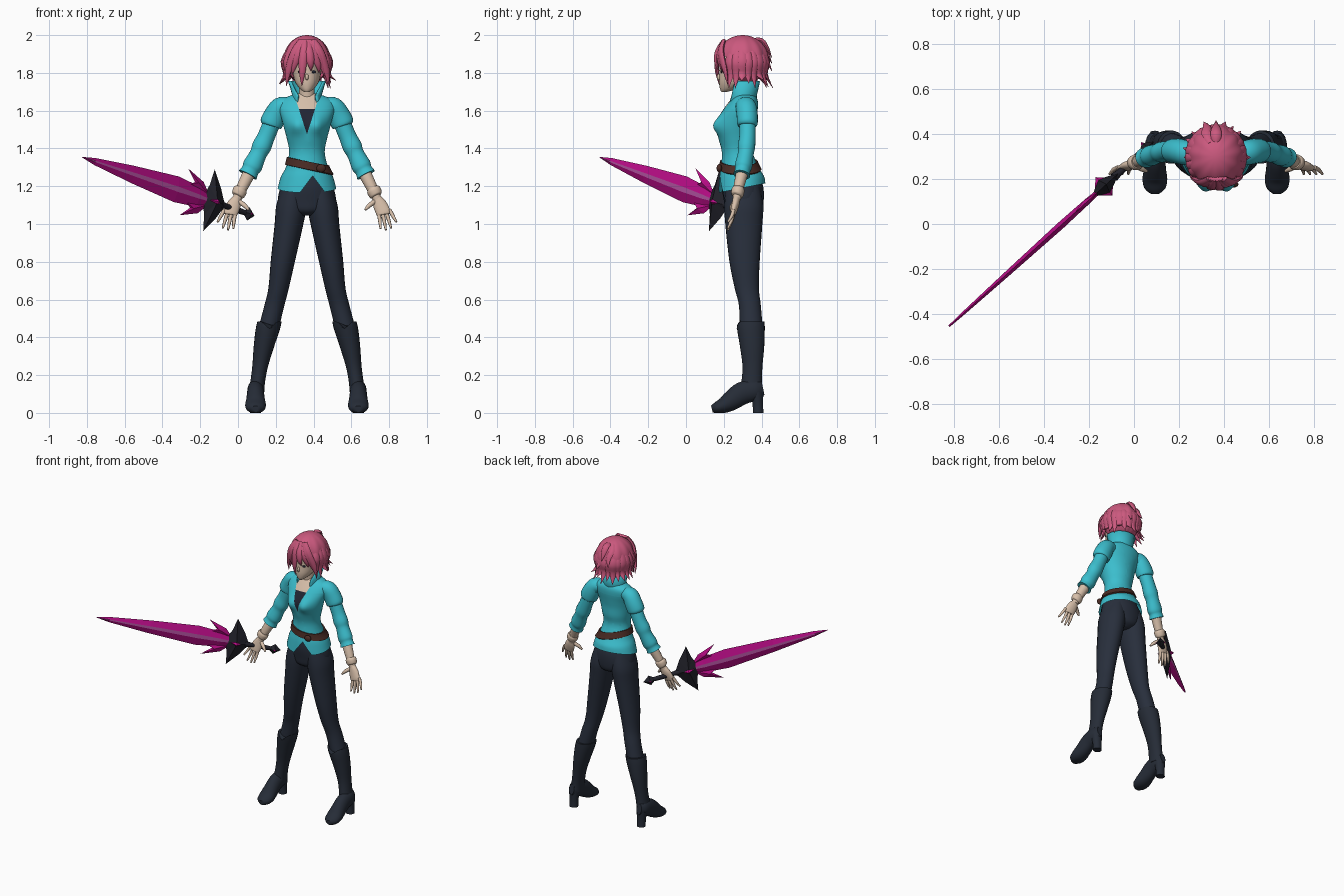
import bpy, bmesh, math, random
from mathutils import Vector

random.seed(4)
CX = 0.365  # body centre line
cube = bpy.data.objects.get("Cube")
if cube:
    bpy.data.objects.remove(cube)


def material(name, *rgb):
    m = bpy.data.materials.new(name)
    m.use_nodes = True
    m.diffuse_color = (*rgb, 1)
    m.node_tree.nodes["Principled BSDF"].inputs["Base Color"].default_value = (*rgb, 1)
    return m


teal = material("teal cloth", .045, .52, .62)
pink = material("pink hair", .6, .1, .21)
skin = material("skin", .68, .52, .4)
navy = material("navy trousers", .021, .028, .045)
boot = material("dark boots", .019, .025, .038)
brown = material("brown belt", .07, .025, .018)
magenta = material("magenta blade", .5, .004, .25)
lilac = material("lilac stripe", .48, .09, .38)
black = material("dark metal", .016, .016, .024)
under = material("dark undershirt", .015, .018, .032)


def finish(name, bm, *mats, angle=50):
    bmesh.ops.recalc_face_normals(bm, faces=bm.faces)
    me = bpy.data.meshes.new(name)
    bm.to_mesh(me)
    bm.free()
    for m in mats:
        me.materials.append(m)
    ob = bpy.data.objects.new(name, me)
    bpy.context.collection.objects.link(ob)
    if angle:
        bpy.ops.object.select_all(action='DESELECT')
        ob.select_set(True)
        bpy.context.view_layer.objects.active = ob
        bpy.ops.object.shade_smooth_by_angle(angle=math.radians(angle))
    return ob


def spline(secs, sub):
    """Catmull-Rom through rows of numbers."""
    out, last = [], len(secs) - 1
    for i in range(last):
        rows = [secs[max(0, min(last, i + k))] for k in (-1, 0, 1, 2)]
        for k in range(sub):
            t = k / sub
            out.append([b + .5 * t * (c - a + t * (2 * a - 5 * b + 4 * c - d + t * (3 * (b - c) + d - a)))
                        for a, b, c, d in zip(*rows)])
    return out + [list(secs[-1])]


def tube(secs, ref=None, n=24, sub=4, caps=True):
    """Skin oval sections (x, y, z, rx, ry); level ones unless ref is given."""
    bm, rings = bmesh.new(), []
    rows = spline(secs, sub)
    mids = [Vector(r[:3]) for r in rows]
    for i, r in enumerate(rows):
        t = Vector((0, 0, 1))
        if ref:
            t = (mids[min(i + 1, len(mids) - 1)] - mids[max(i - 1, 0)]).normalized()
        u = t.cross(Vector(ref or (0, 1, 0))).normalized()
        v = u.cross(t)
        rx, ry = max(r[3], .001), max(r[4], .001)
        angles = [math.tau * k / n for k in range(n)]
        rings.append([bm.verts.new(mids[i] + Vector((CX, 0, 0)) + u * rx * math.cos(a) + v * ry * math.sin(a))
                      for a in angles])
    for a, b in zip(rings, rings[1:]):
        for k in range(n):
            bm.faces.new((a[k - 1], a[k], b[k], b[k - 1]))
    if caps:
        bm.faces.new(rings[0])
        bm.faces.new(rings[-1])
    return bm


def loft(name, secs, mat, **kw):
    return finish(name, tube(secs, **kw), mat)


def ball(name, centre, size, mat):
    bm = bmesh.new()
    bmesh.ops.create_uvsphere(bm, u_segments=16, v_segments=10, radius=1)
    for v in bm.verts:
        v.co = Vector((CX + centre[0] + v.co.x * size[0], centre[1] + v.co.y * size[1], centre[2] + v.co.z * size[2]))
    return finish(name, bm, mat)


def cut(bm, point, normal):
    bmesh.ops.bisect_plane(bm, geom=bm.verts[:] + bm.edges[:] + bm.faces[:], plane_co=point, plane_no=normal)


# Jacket: body with bust, neckline, belt and split hem
rows = [(1.19, .295, .155, .125), (1.25, .295, .138, .118), (1.3, .285, .112, .1), (1.38, .272, .094, .082),
        (1.45, .268, .106, .095), (1.51, .265, .122, .1), (1.56, .272, .135, .1), (1.61, .29, .148, .09),
        (1.65, .305, .14, .075), (1.675, .31, .1, .06), (1.69, .305, .05, .045)]
bm = tube([(0, y, z, rx, ry) for z, y, rx, ry in rows], n=48, caps=False)
for v in bm.verts:
    dx, z = v.co.x - CX, v.co.z
    if v.co.y < .26:
        v.co.y -= .03 * math.exp(-(abs(dx) - .055) ** 2 / .0016 - (z - 1.52) ** 2 / .002)
    if z < 1.26:
        v.co.z += .2 * (v.co.y - .295) * (1.26 - z) / .07
for s in (-1, 1):
    cut(bm, (CX, 0, 1.475), (s, 0, -.32))
    cut(bm, (CX + .03, 0, 1.255), (s, 0, .75))
    cut(bm, (CX, 0, 1.31 + s * .022), (.22, 0, 1))
cut(bm, (0, 0, 1.61), (0, 0, 1))
bmesh.ops.recalc_face_normals(bm, faces=bm.faces)
gap, belt = [], []
for f in bm.faces:
    c = f.calc_center_median()
    dx = c.x - CX
    if c.y < .29 and abs(dx) < (c.z - 1.475) * .32:
        f.material_index = 1 if c.z > 1.61 else 2
    if c.y < .29 and abs(dx - .03) < (1.255 - c.z) * .75:
        gap.append(f)
    elif abs(c.z + .22 * dx - 1.31) < .022:
        f.material_index = 3
        belt.append(f)
bmesh.ops.inset_region(bm, faces=belt, thickness=.001, depth=.009, use_boundary=True)
bmesh.ops.delete(bm, geom=gap, context='FACES')
finish("jacket", bm, teal, skin, under, brown)
ball("belt_knot", (.075, .176, 1.295), (.025, .014, .022), brown)

# Standing collar, open at the front
bm, grid = bmesh.new(), []
for z, y, rx, ry, sweep in ((1.63, .295, .1, .08, 150), (1.68, .3, .078, .075, 142), (1.755, .3, .1, .092, 118)):
    angles = [math.radians(sweep * (k / 12 - 1)) for k in range(25)]
    grid.append([bm.verts.new((CX + rx * math.sin(a), y + ry * math.cos(a), z)) for a in angles])
for a, b in zip(grid, grid[1:]):
    for k in range(24):
        bm.faces.new((a[k], a[k + 1], b[k + 1], b[k]))
collar = finish("collar", bm, teal)
collar.modifiers.new("thickness", 'SOLIDIFY').thickness = .008

# Neck, head and face
loft("neck", [(0, .3, 1.6, .055, .05), (0, .292, 1.67, .042, .043), (0, .285, 1.77, .042, .045)], skin)
head = [(1.698, .2, .012, .012), (1.715, .225, .036, .045), (1.75, .255, .062, .08), (1.8, .275, .075, .098),
        (1.86, .285, .082, .106), (1.92, .29, .075, .1), (1.96, .29, .045, .06)]
loft("head", [(0, y, z, rx, ry) for z, y, rx, ry in head], skin)
ball("nose", (0, .176, 1.778), (.009, .013, .017), skin)
for s in (-1, 1):
    ball("eye", (s * .034, .188, 1.805), (.015, .005, .007), under)

# Hair shell with strand grooves and an opening for the face
bm = bmesh.new()
bmesh.ops.create_uvsphere(bm, u_segments=64, v_segments=24, radius=1)
for v in bm.verts:
    a = math.atan2(v.co.y, v.co.x)
    g = 1 + .025 * math.sin(a * 11) * math.hypot(v.co.x, v.co.y)
    v.co = Vector((CX + v.co.x * .122 * g, .3 + v.co.y * .138 * g, 1.87 + v.co.z * .13))
face = [f for f in bm.faces if f.calc_center_median().y < .25 and f.calc_center_median().z < 1.88]
bmesh.ops.delete(bm, geom=face, context='FACES')
finish("hair_shell", bm, pink)


def lock(name, path, width, ref):
    taper = (.7, 1, .75, .03)
    loft(name, [(*p, width * t, .014 * t) for p, t in zip(path, taper)], pink, ref=ref, n=8, sub=3)


# Loose locks round the sides and back
for i in range(17):
    a = math.radians(58 + i * 244 / 16)
    out = (math.sin(a), -math.cos(a), 0)
    flick, drop = random.uniform(.13, .165), random.uniform(1.715, 1.77)
    path = [(out[0] * r * .95, .3 + out[1] * r, z)
            for r, z in ((.1, 1.93), (.132, 1.86), (.122, 1.795), (flick, drop))]
    lock("hair_lock", path, random.uniform(.024, .036), out)
# Fringe swept to both sides
for x0, x1, tip in ((-.03, -.1, 1.73), (-.02, -.07, 1.79), (-.01, -.025, 1.73), (.005, .02, 1.81),
                    (.015, .06, 1.8), (.03, .085, 1.78), (.035, .105, 1.73)):
    back = abs(x1) * .55
    path = [(x0, .2, 1.972), (.5 * (x0 + x1), .162 + back * .4, 1.91),
            (x1, .15 + back, .5 * (1.89 + tip)), (x1 * 1.08, .165 + back, tip)]
    lock("fringe_lock", path, .024, (x1 * 4, -1, .2))
# Crown tufts
for x, z in ((-.04, 1.9), (.03, 1.86), (.0, 1.93)):
    lock("crown_tuft", [(x * .5, .36, 1.975), (x, .4, z + .04), (x, .43, z), (x * 1.4, .455, z - .05)], .025, (0, 1, .5))

# Arms and hands
for s in (-1, 1):
    side = "left" if s > 0 else "right"

    def limb(part, secs, mat, **kw):
        loft(side + "_" + part, [(s * r[0], *r[1:]) for r in secs], mat, **{"ref": (0, 1, 0), **kw})

    limb("sleeve_puff", [(.1, .31, 1.625, .045, .05), (.14, .318, 1.618, .054, .055), (.168, .324, 1.575, .06, .056),
                         (.19, .325, 1.53, .06, .054), (.194, .325, 1.52, .045, .045)], teal)
    limb("sleeve", [(.18, .325, 1.55, .046, .044), (.215, .325, 1.465, .046, .043), (.24, .32, 1.41, .051, .046),
                    (.258, .316, 1.37, .045, .042), (.287, .305, 1.31, .052, .046), (.3, .3, 1.285, .046, .041),
                    (.313, .295, 1.26, .052, .045)], teal)
    limb("forearm", [(.3, .3, 1.28, .035, .033), (.34, .28, 1.2, .03, .028), (.372, .268, 1.13, .023, .021)], skin)
    limb("wristband", [(.348, .277, 1.19, .031, .03), (.354, .275, 1.178, .038, .035),
                       (.364, .272, 1.155, .035, .032), (.368, .27, 1.147, .027, .025)], skin)
    limb("palm", [(.368, .268, 1.14, .022, .019), (.385, .262, 1.105, .036, .02),
                  (.405, .25, 1.06, .038, .016), (.408, .248, 1.05, .03, .012)], skin, n=16)
    limb("thumb", [(.36, .262, 1.12, .012, .012), (.33, .245, 1.098, .012, .012), (.308, .235, 1.075, .006, .006)],
         skin, n=8)
    for k in range(4):
        x, z, tip = .38 + k * .019, 1.058 + k * .006, (.975, .968, .978, 1.01)[k]
        limb("finger", [(x, .252, z, .01, .01), (x + .006 + k * .004, .242, .5 * (z + tip), .0095, .0095),
                        (x + .01 + k * .009, .222, tip, .005, .005)], skin, n=8)

    # Legs, boots and feet
    limb("leg", [(.07, .3, 1.2, .06, .09), (.082, .306, 1.1, .08, .103), (.095, .306, 1, .076, .098),
                 (.128, .31, .8, .064, .08), (.15, .322, .66, .054, .064), (.172, .338, .57, .053, .058),
                 (.2, .345, .46, .054, .06)], navy, ref=None)
    bm = tube([(s * x, *r) for x, *r in
               ((.198, .342, .484, .064, .074), (.208, .344, .44, .064, .073), (.228, .35, .35, .054, .064),
                (.247, .352, .25, .042, .053), (.26, .348, .17, .039, .054), (.268, .345, .11, .042, .062))])
    for v in bm.verts:  # notched cuff
        if v.co.z > .45 and v.co.y < .32:
            v.co.z -= max(0, .04 - abs(v.co.x - CX - s * .2)) * (v.co.z - .45) / .034
    finish(side + "_boot_shaft", bm, boot)
    bm = tube([(s * .272, y, z, rx, rz) for y, z, rx, rz in
               ((.408, .13, .02, .035), (.37, .122, .041, .055), (.3, .105, .045, .06), (.24, .065, .05, .053),
                (.2, .04, .055, .042), (.16, .026, .047, .03), (.137, .02, .022, .018))], ref=(0, 0, 1))
    for v in bm.verts:
        v.co.z = max(v.co.z, 0)
    finish(side + "_foot", bm, boot)
    limb("heel", [(.272, .382, 0, .03, .028), (.272, .38, .05, .03, .028), (.272, .375, .11, .038, .035)],
         boot, ref=None)

loft("hips", [(0, y, z, rx, ry) for z, y, rx, ry in
              ((1.045, .305, .04, .06), (1.07, .306, .11, .095), (1.12, .306, .152, .105), (1.19, .3, .142, .11),
               (1.25, .292, .118, .1), (1.3, .285, .1, .088))], navy)

# Sword frame: along the blade, across its width, through its thickness
hub = Vector((-.125, .175, 1.115))
along = (Vector((-.823, -.455, 1.353)) - hub).normalized()
thick = along.cross(Vector((0, 0, 1))).normalized()
across = thick.cross(along)
LENGTH = .969


def at(s, t, u=0):
    return hub + along * s + across * t + thick * u


bm, rings = bmesh.new(), []
for s, w in ((.04, .03), (.12, .055), (.28, .07), (.6, .047), (.88, .019), (LENGTH, .002)):
    q, h = w * .2, .004 + w * .18
    rings.append([bm.verts.new(at(s, *p)) for p in ((w, 0), (q, h), (-q, h), (-w, 0), (-q, -h), (q, -h))])
for a, b in zip(rings, rings[1:]):
    for k in range(6):
        bm.faces.new((a[k - 1], a[k], b[k], b[k - 1])).material_index = int(k in (2, 5))
bm.faces.new(rings[0])
bm.faces.new(rings[-1])
finish("blade", bm, magenta, lilac, angle=0)


def facet(name, outline, h, mat):
    """Two-sided pyramid over an outline in the sword frame."""
    bm = bmesh.new()
    mid = [sum(p[i] for p in outline) / len(outline) for i in (0, 1)]
    edge = [bm.verts.new(at(*p)) for p in outline]
    for u in (h, -h):
        peak = bm.verts.new(at(*mid, u))
        for k in range(len(edge)):
            bm.faces.new((edge[k - 1], edge[k], peak))
    finish(name, bm, mat, angle=0)


def diamond(name, s, a, b, h, mat):
    facet(name, [(s + a, 0), (s, b), (s - a, 0), (s, -b)], h, mat)


half = [(.07, .045), (.055, .08), (.04, .168), (-.03, .08), (-.06, .03)]
facet("guard", [(.085, 0)] + half + [(-.085, 0)] + [(s, -t) for s, t in reversed(half)], .04, black)
diamond("guard_gem", .012, .06, .04, .055, magenta)
for m in (-1, 1):
    facet("blade_barb", [(.04, m * .025), (.1, m * .085), (.225, m * .128), (.16, m * .07), (.2, m * .045)],
          .014, magenta)
grip = [(*(at(s, 0) - Vector((CX, 0, 0))), r, r) for s, r in ((-.05, .02), (-.1, .014), (-.18, .016), (-.23, .013))]
loft("grip", grip, black, ref=(0, 0, 1), n=10)
diamond("pommel", -.25, .045, .036, .03, black)
diamond("pommel_gem", -.25, .026, .02, .036, magenta)
